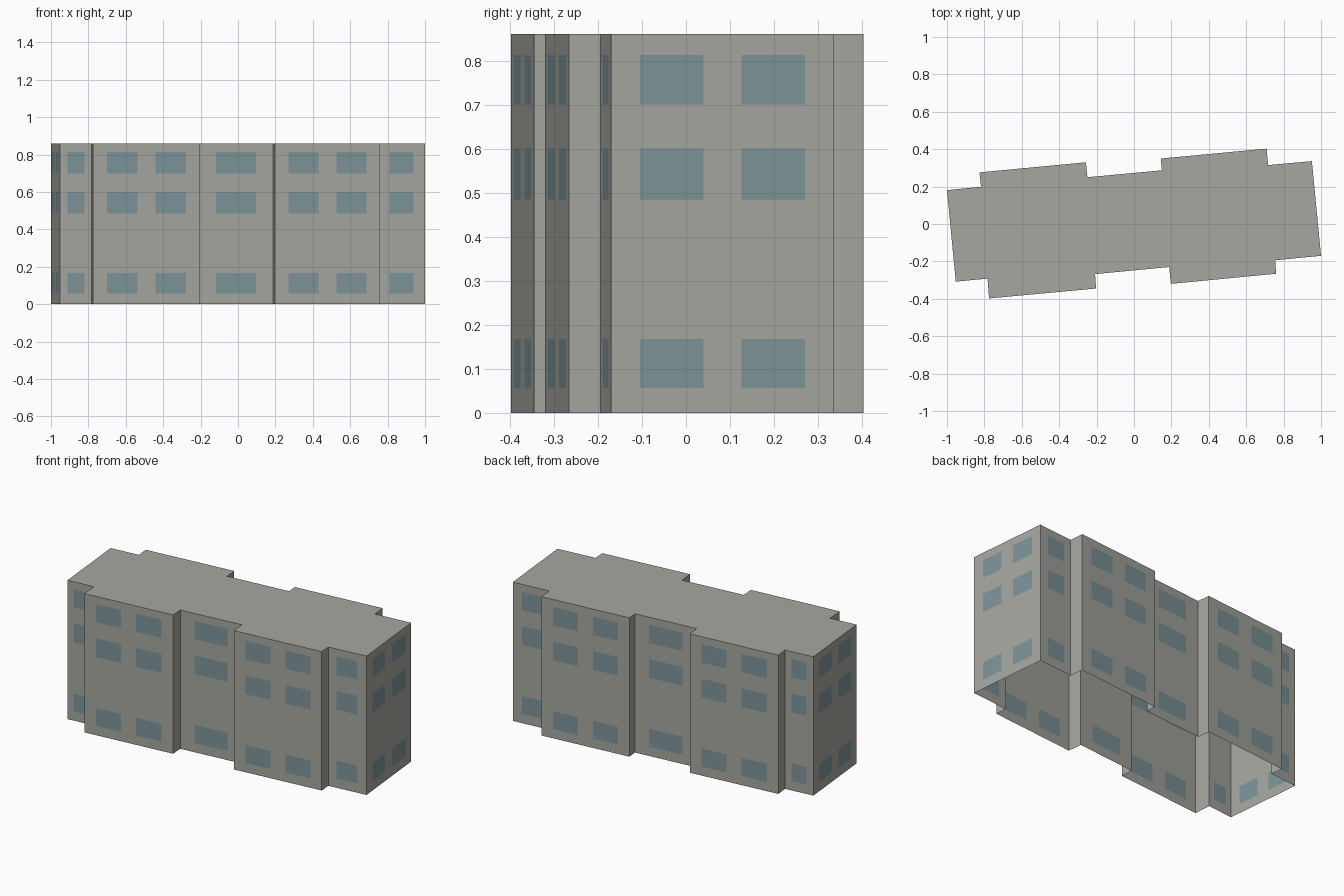
import bpy
import bmesh
from mathutils import Vector

HEIGHT = 0.86

cube = bpy.data.objects.get("Cube")
if cube:
    bpy.data.objects.remove(cube, do_unlink=True)


def flat_material(name, rgb):
    mat = bpy.data.materials.new(name)
    mat.use_nodes = True
    mat.diffuse_color = (*rgb, 1)
    bsdf = next(n for n in mat.node_tree.nodes if n.type == "BSDF_PRINCIPLED")
    bsdf.inputs["Base Color"].default_value = (*rgb, 1)
    bsdf.inputs["Roughness"].default_value = 0.9
    return mat


# Window spans as fractions of the wall length
NONE, PAIR = [], [0.13, 0.415, 0.585, 0.87]
MIDDLE, FIRST, LAST = [0.23, 0.765], [0.25, 0.78], [0.22, 0.75]
# Window sills and heads of the three storeys
LEVELS = [0, 0.057, 0.168, 0.484, 0.6, 0.7, 0.813, HEIGHT]

# Footprint corners, counter-clockwise, each with the windows of the wall it starts
FOOTPRINT = [
    (-0.953, -0.308, FIRST), (-0.783, -0.292, NONE),
    (-0.775, -0.398, PAIR), (-0.203, -0.345, NONE),
    (-0.208, -0.268, MIDDLE), (0.188, -0.23, NONE),
    (0.197, -0.32, PAIR), (0.76, -0.266, NONE),
    (0.755, -0.194, LAST), (1.0, -0.17, PAIR),
    (0.951, 0.336, FIRST), (0.717, 0.315, NONE),
    (0.709, 0.403, PAIR), (0.143, 0.35, NONE),
    (0.149, 0.287, MIDDLE), (-0.249, 0.25, NONE),
    (-0.257, 0.33, PAIR), (-0.826, 0.276, NONE),
    (-0.818, 0.199, LAST), (-1.0, 0.181, PAIR),
]


def add_wall(bm, start, end, windows):
    """Grid of wall panels; odd columns crossed with odd rows are glass."""
    stops = [0, *windows, 1]
    levels = LEVELS if windows else [0, HEIGHT]
    grid = []
    for t in stops:
        p = start.lerp(end, t)
        grid.append([bm.verts.new((p.x, p.y, z)) for z in levels])
    for i in range(len(stops) - 1):
        for j in range(len(levels) - 1):
            face = bm.faces.new((grid[i][j], grid[i + 1][j],
                                 grid[i + 1][j + 1], grid[i][j + 1]))
            face.material_index = int(i % 2 == 1 and j % 2 == 1)
    return [column[-1] for column in grid[:-1]]


# Walls around the footprint, open underneath
bm = bmesh.new()
corners = [Vector((x, y)) for x, y, _ in FOOTPRINT]
rim = []
for i, (_, _, windows) in enumerate(FOOTPRINT):
    rim += add_wall(bm, corners[i], corners[(i + 1) % len(corners)], windows)

# Flat roof
bm.faces.new(rim)
bmesh.ops.remove_doubles(bm, verts=bm.verts[:], dist=0.0001)

mesh = bpy.data.meshes.new("apartment_block")
bm.to_mesh(mesh)
bm.free()
mesh.materials.append(flat_material("concrete grey", (0.385, 0.39, 0.35)))
mesh.materials.append(flat_material("window blue", (0.205, 0.3, 0.325)))
building = bpy.data.objects.new("apartment_block", mesh)
bpy.context.collection.objects.link(building)
